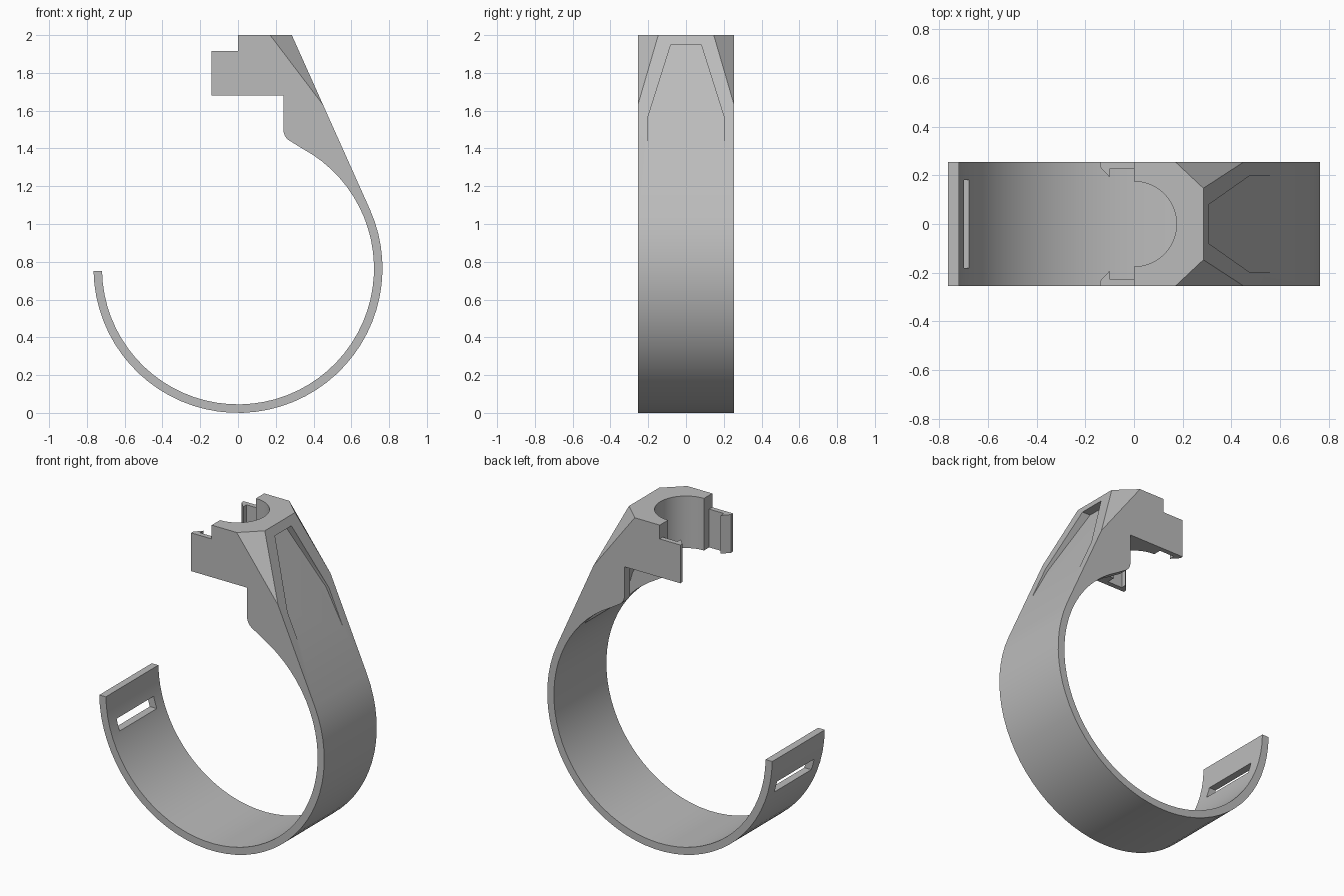
import bpy, bmesh
from math import sin, cos, radians, sqrt
from mathutils import Vector

cube = bpy.data.objects.get("Cube")
if cube:
    bpy.data.objects.remove(cube)

HALF = 0.255            # half width of the band
CZ, R_OUT, R_IN = 0.765, 0.765, 0.72
SLOPE = 0.456           # run per rise of the sloping back


def slope_x(z):
    return 0.285 + (2 - z) * SLOPE


def arc(r, start, end, n, cx=0, cy=0):
    return [(cx + r * cos(radians(start + (end - start) * i / n)),
             cy + r * sin(radians(start + (end - start) * i / n))) for i in range(n + 1)]


def prism(name, lower, upper):
    """Closed solid between two matching outlines."""
    bm = bmesh.new()
    a = [bm.verts.new(p) for p in lower]
    b = [bm.verts.new(p) for p in upper]
    bm.faces.new(a)
    bm.faces.new(b[::-1])
    for i in range(len(a)):
        j = (i + 1) % len(a)
        bm.faces.new((a[j], a[i], b[i], b[j]))
    bmesh.ops.recalc_face_normals(bm, faces=bm.faces)
    me = bpy.data.meshes.new(name)
    bm.to_mesh(me)
    bm.free()
    ob = bpy.data.objects.new(name, me)
    bpy.context.collection.objects.link(ob)
    return ob


def across(name, pts, half):
    return prism(name, [(x, -half, z) for x, z in pts], [(x, half, z) for x, z in pts])


def cut(ob, cutter):
    cutter.hide_render = True
    mod = ob.modifiers.new("cut", "BOOLEAN")
    mod.operation = "DIFFERENCE"
    mod.solver = "EXACT"
    mod.object = cutter
    bpy.context.view_layer.objects.active = ob
    bpy.ops.object.modifier_apply(modifier=mod.name)
    bpy.data.objects.remove(cutter)


# Side profile: hooked band rising into the clip head
profile = arc(R_OUT, -179, 24, 40, 0, CZ)
profile += [(slope_x(2), 2), (0, 2), (0, 1.915), (-0.14, 1.915), (-0.14, 1.68), (0.24, 1.68)]
profile += arc(0.07, 180, 245, 5, 0.31, 1.5)
profile += arc(R_IN, 62, -179, 48, 0, CZ)
body = across("hook_band_with_clip", profile, HALF)

# Bevelled upper corners of the head
bm = bmesh.new()
bm.from_mesh(body.data)
for s in (-1, 1):
    p = Vector((0.17, s * HALF, 2))
    q = Vector((slope_x(2), s * 0.147, 2))
    r = Vector((slope_x(1.62), s * HALF, 1.62))
    n = (q - p).cross(r - p) * s
    res = bmesh.ops.bisect_plane(bm, geom=bm.verts[:] + bm.edges[:] + bm.faces[:],
                                 dist=1e-5, plane_co=p, plane_no=n, clear_outer=True)
    bmesh.ops.holes_fill(bm, edges=[e for e in bm.edges if e.is_boundary])
bmesh.ops.recalc_face_normals(bm, faces=bm.faces)
bm.to_mesh(body.data)
bm.free()

# Vertical bore and the gap between the two snap arms
side = [(-0.2, 0.235), (-0.14, 0.235), (-0.1, 0.192), (-0.1, 0.225), (0, 0.225)]
plan = side + arc(0.175, 90, -90, 24) + [(x, -y) for x, y in reversed(side)]
cut(body, prism("bore_cutter", [(x, y, 1.6) for x, y in plan], [(x, y, 2.1) for x, y in plan]))

# Hollow under the head, open towards the ring
wall = 0.055
hollow = [(0.1, 1.1), (0.55, 1.1), (0.55, 1.24), (slope_x(1.4) - wall, 1.4),
          (slope_x(1.68) - wall - 0.03, 1.68), (0.1, 1.68)]
cut(body, across("hollow_cutter", hollow, 0.2))

# Tapering recess on the sloping back
trap = [(-0.2, 1.28), (0.2, 1.28), (0.2, 1.57), (0.08, 1.95), (-0.08, 1.95), (-0.2, 1.57)]
floor = [(slope_x(z) - 0.055 * (z - 1.29) / 0.66, y, z) for y, z in trap]
cut(body, prism("recess_cutter", floor, [(x + 0.3, y, z) for x, y, z in floor]))

# Strap slot near the free end
slot = [(-0.9, 0.525), (-0.6, 0.525), (-0.6, 0.595), (-0.9, 0.595)]
cut(body, across("slot_cutter", slot, 0.18))

# Plain grey finish
mat = bpy.data.materials.new("plain_grey")
mat.use_nodes = True
grey = (0.5, 0.5, 0.5, 1)
mat.diffuse_color = grey
mat.node_tree.nodes["Principled BSDF"].inputs["Base Color"].default_value = grey
body.data.materials.clear()
body.data.materials.append(mat)

bpy.ops.object.select_all(action="DESELECT")
body.select_set(True)
bpy.context.view_layer.objects.active = body
bpy.ops.object.shade_smooth_by_angle(angle=radians(25))
